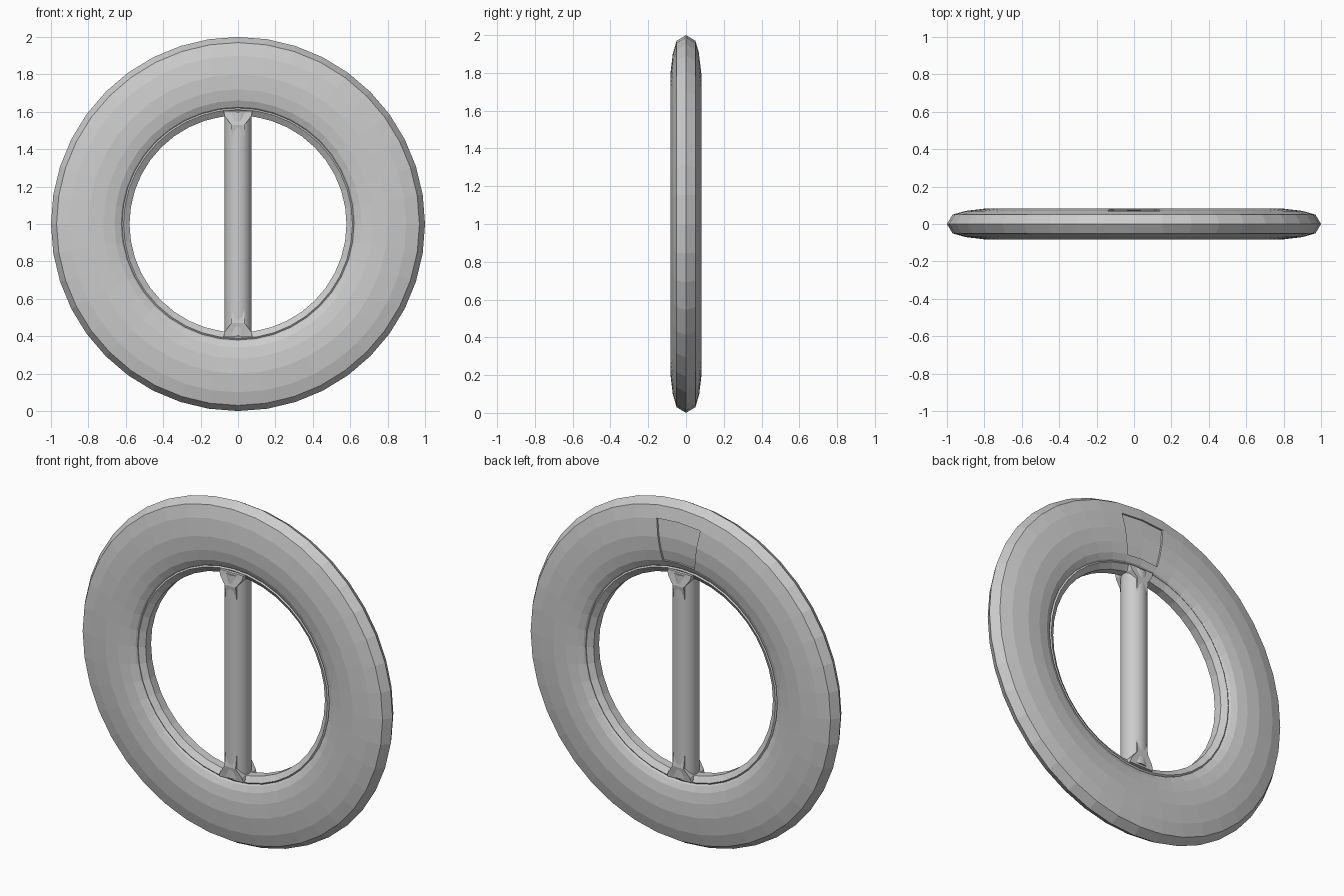
import bpy, bmesh
from math import sin, cos, pi

if "Cube" in bpy.data.objects:
    bpy.data.objects.remove(bpy.data.objects["Cube"])

SEG = 40
CZ = 1.0


def finish(bm, name):
    bmesh.ops.recalc_face_normals(bm, faces=bm.faces)
    mesh = bpy.data.meshes.new(name)
    bm.to_mesh(mesh)
    bm.free()
    obj = bpy.data.objects.new(name, mesh)
    bpy.context.collection.objects.link(obj)
    return obj


def bridge(bm, a, b):
    n = len(a)
    return [bm.faces.new((a[i], a[(i + 1) % n], b[(i + 1) % n], b[i])) for i in range(n)]


# Ring: rounded, flattened section (radius, half depth) turned about the y axis
half = [(0.97, 0.05), (0.90, 0.070), (0.80, 0.082), (0.72, 0.079),
        (0.66, 0.068), (0.627, 0.052), (0.620, 0.042), (0.612, 0.048), (0.58, 0.025)]
profile = [(1.0, 0.0)] + half + [(r, -y) for r, y in reversed(half)]
bm = bmesh.new()
loops = [[bm.verts.new((r * cos(2 * pi * i / SEG), y, CZ + r * sin(2 * pi * i / SEG)))
          for i in range(SEG)] for r, y in profile]
for k in range(len(loops)):
    bridge(bm, loops[k], loops[(k + 1) % len(loops)])
bmesh.ops.recalc_face_normals(bm, faces=bm.faces)

# Shallow recessed panel on the back, near the top
panel = []
for f in bm.faces:
    c = f.calc_center_median()
    r = (c.x ** 2 + (c.z - CZ) ** 2) ** 0.5
    if c.y > 0.06 and c.z > CZ and abs(c.x) < 0.16 * r and 0.66 < r < 0.90:
        panel.append(f)
res = bmesh.ops.extrude_face_region(bm, geom=panel)
bmesh.ops.delete(bm, geom=[f for f in panel if f.is_valid], context='FACES')
floor_verts = [v for v in res["geom"] if isinstance(v, bmesh.types.BMVert)]
bmesh.ops.translate(bm, verts=floor_verts, vec=(0, -0.011, 0))
finish(bm, "ring")

# Upright round bar across the hole
bpy.ops.mesh.primitive_cylinder_add(vertices=24, radius=0.072, depth=1.19, location=(0, 0, CZ))
bar = bpy.context.object
bar.name = "centre_bar"
bpy.ops.object.shade_smooth_by_angle()

# Tapered tabs joining the bar to the ring: (distance from centre, half width, half depth)
sections = [(0.605, 0.078, 0.062), (0.575, 0.07, 0.066), (0.53, 0.036, 0.074), (0.45, 0.036, 0.062)]
for side, name in ((1, "top_tab"), (-1, "bottom_tab")):
    bm = bmesh.new()
    rects = [[bm.verts.new((sx * w, sy * d, CZ + side * h))
              for sx, sy in ((-1, -1), (1, -1), (1, 1), (-1, 1))] for h, w, d in sections]
    for a, b in zip(rects, rects[1:]):
        bridge(bm, a, b)
    bm.faces.new(rects[0])
    bm.faces.new(rects[-1])
    finish(bm, name)
